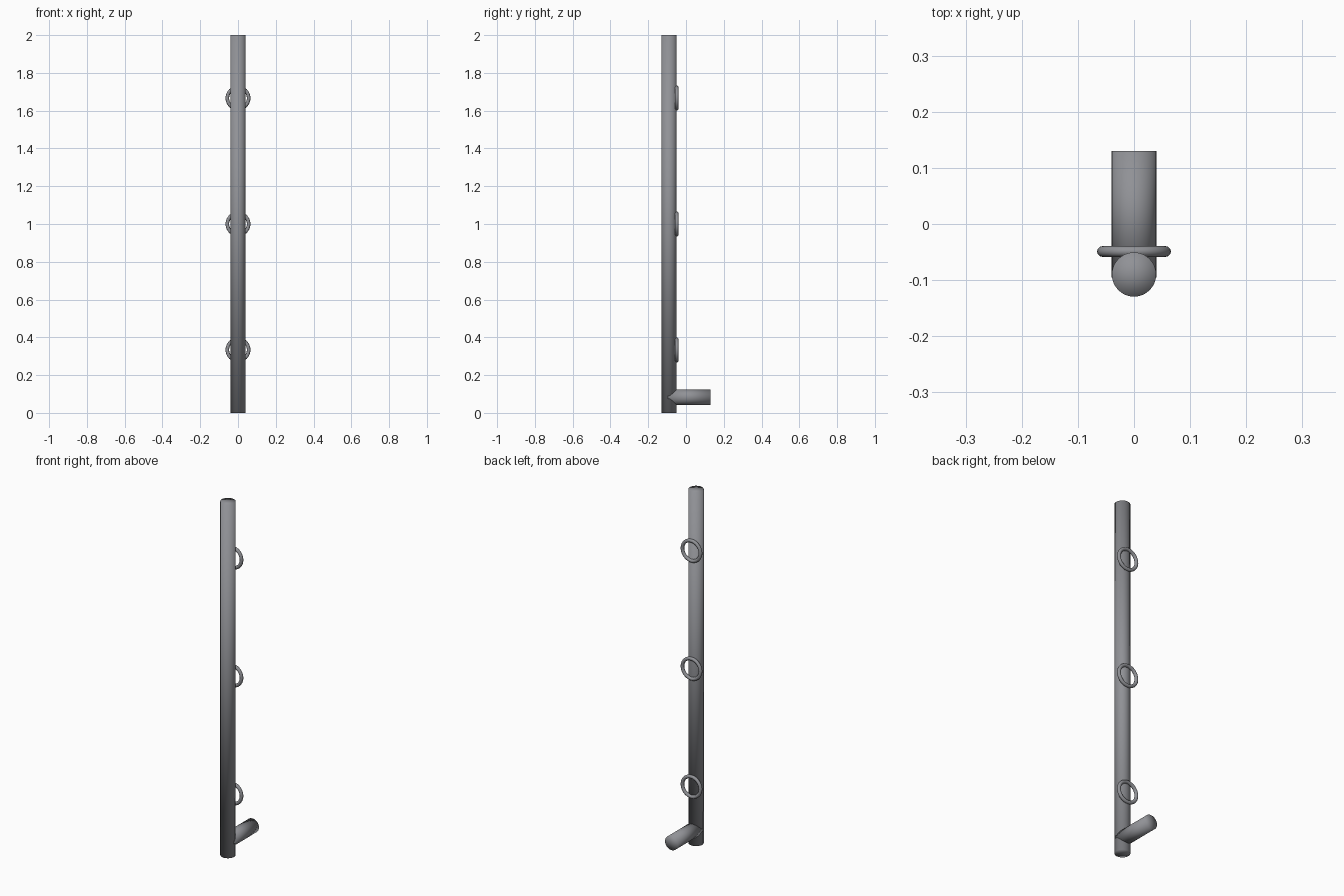
import bpy
import math

if "Cube" in bpy.data.objects:
    bpy.data.objects.remove(bpy.data.objects["Cube"])

POLE_Y = -0.09     # pole axis

# Dark grey metal
metal = bpy.data.materials.new("dark_metal")
metal.diffuse_color = (0.28, 0.285, 0.305, 1)
metal.use_nodes = True
metal.node_tree.nodes["Principled BSDF"].inputs["Base Color"].default_value = metal.diffuse_color


def finish(name):
    obj = bpy.context.object
    obj.name = name
    obj.data.materials.append(metal)
    bpy.ops.object.shade_smooth()


def tube(name, radius, length, loc, rot=(0, 0, 0)):
    bpy.ops.mesh.primitive_cylinder_add(vertices=32, radius=radius, depth=length,
                                        end_fill_type='TRIFAN', location=loc, rotation=rot)
    finish(name)


# Upright pole
tube("pole", 0.0395, 2.0, (0, POLE_Y, 1.0))

# Short foot peg running back from the pole axis
peg_start, peg_end = -0.095, 0.13
tube("foot_peg", 0.04, peg_end - peg_start, (0, (peg_end + peg_start) / 2, 0.083),
     (math.pi / 2, 0, 0))

# Three upright rings fixed to the back of the pole
for i in range(3):
    bpy.ops.mesh.primitive_torus_add(major_radius=0.0565, minor_radius=0.0095,
                                     major_segments=32, minor_segments=12,
                                     location=(0, -0.049, (2 * i + 1) / 3),
                                     rotation=(math.pi / 2, 0, 0))
    finish(f"ring_{i + 1}")
